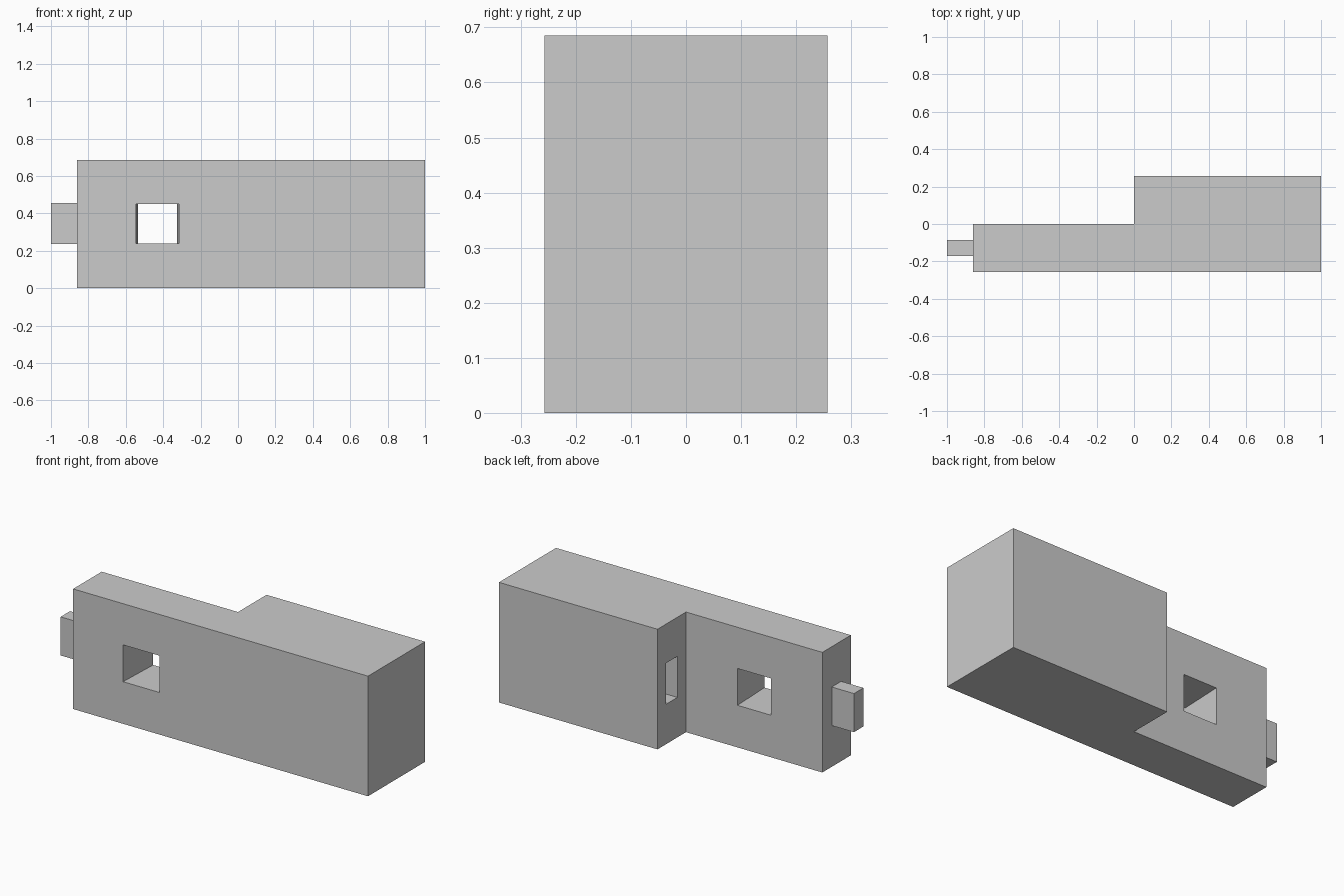
import bpy, bmesh

if "Cube" in bpy.data.objects:
    bpy.data.objects.remove(bpy.data.objects["Cube"])


def prism(name, outline, z0, z1):
    """Vertical prism from a counter-clockwise xy outline."""
    bm = bmesh.new()
    face = bm.faces.new([bm.verts.new((x, y, z0)) for x, y in outline])
    top = bmesh.ops.extrude_face_region(bm, geom=[face])["geom"]
    bmesh.ops.translate(bm, vec=(0, 0, z1 - z0),
                        verts=[v for v in top if isinstance(v, bmesh.types.BMVert)])
    bmesh.ops.recalc_face_normals(bm, faces=bm.faces)
    mesh = bpy.data.meshes.new(name)
    bm.to_mesh(mesh)
    bm.free()
    obj = bpy.data.objects.new(name, mesh)
    bpy.context.collection.objects.link(obj)
    return obj


def cut(target, cutter):
    mod = target.modifiers.new(cutter.name, 'BOOLEAN')
    mod.operation = 'DIFFERENCE'
    mod.solver = 'EXACT'
    mod.object = cutter
    cutter.hide_render = True
    cutter.hide_set(True)


W, H, S = 0.257, 0.685, -0.86   # half width, height, lap shoulder

# Half-lapped beam with the stub tenon in the same outline levels
beam = prism("lapped_beam", [(S, -W), (1, -W), (1, W), (0, W), (0, 0), (S, 0)], 0, H)
tenon = prism("stub_tenon", [(-1, -0.17), (S, -0.17), (S, -0.085), (-1, -0.085)], 0.235, 0.455)

# Wedge hole through the lap, narrowing from front to back
y0, y1, c = -W - 0.05, 0.05, -0.43
wedge = prism("wedge_hole_cutter", [(c - 0.117, y0), (c + 0.117, y0),
                                    (c + 0.103, y1), (c - 0.103, y1)], 0.24, 0.45)
cut(beam, wedge)

# Mortise in the shoulder that receives a matching tenon
mortise = prism("mortise_cutter", [(-0.05, 0.078), (0.147, 0.078),
                                   (0.147, 0.18), (-0.05, 0.18)], 0.228, 0.462)
cut(beam, mortise)
